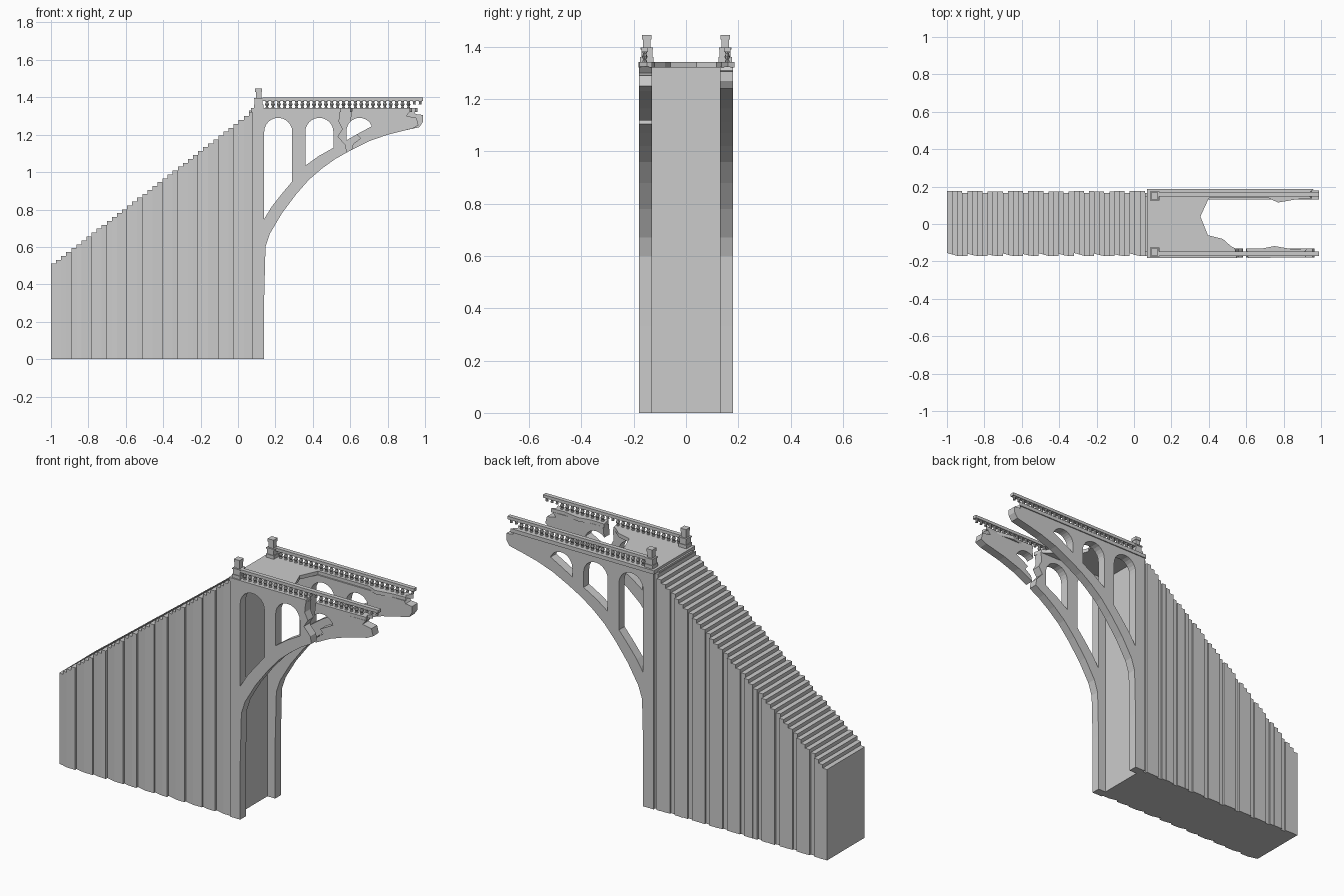
import bpy, bmesh, math, random
from mathutils import Vector

if "Cube" in bpy.data.objects:
    bpy.data.objects.remove(bpy.data.objects["Cube"])
random.seed(4)

def new_object(name, bm):
    bmesh.ops.recalc_face_normals(bm, faces=bm.faces)
    me = bpy.data.meshes.new(name)
    bm.to_mesh(me)
    bm.free()
    ob = bpy.data.objects.new(name, me)
    bpy.context.collection.objects.link(ob)
    return ob

def prism(name, loops, plane, d0, d1):
    """Fill an outline (further loops are holes) and extrude it from d0 to d1."""
    bm = bmesh.new()
    edges = []
    for loop in loops:
        vs = [bm.verts.new((a, d0, b) if plane == 'XZ' else (a, b, d0)) for a, b in loop]
        edges += [bm.edges.new((vs[i], vs[(i + 1) % len(vs)])) for i in range(len(vs))]
    n = Vector((0, 1, 0)) if plane == 'XZ' else Vector((0, 0, 1))
    bmesh.ops.triangle_fill(bm, edges=edges, use_beauty=True, normal=n)
    bmesh.ops.dissolve_limit(bm, angle_limit=0.01, verts=bm.verts, edges=bm.edges)
    ext = bmesh.ops.extrude_face_region(bm, geom=bm.faces[:])
    vs = [g for g in ext['geom'] if isinstance(g, bmesh.types.BMVert)]
    bmesh.ops.translate(bm, verts=vs, vec=n * (d1 - d0))
    return new_object(name, bm)

def add_box(bm, x0, x1, y0, y1, z0, z1):
    vs = bmesh.ops.create_cube(bm, size=1)['verts']
    for v in vs:
        v.co = (x0 if v.co.x < 0 else x1, y0 if v.co.y < 0 else y1, z0 if v.co.z < 0 else z1)

def add_lathe(bm, x, y, profile, seg=8):
    rings = [[bm.verts.new((x + r * math.cos(2 * math.pi * k / seg),
                            y + r * math.sin(2 * math.pi * k / seg), z))
              for k in range(seg)] for r, z in profile]
    for a, b in zip(rings, rings[1:]):
        for k in range(seg):
            bm.faces.new((a[k], a[(k + 1) % seg], b[(k + 1) % seg], b[k]))
    bm.faces.new(rings[0])
    bm.faces.new(rings[-1])

# Stepped stair ramp: full-height columns with a rough saw-tooth plan
N = 40
X0, X1, Z0, Z1 = -1.0, 0.085, 0.5, 1.33
dx = (X1 - X0) / N
bm = bmesh.new()
GROUP = 0.097
def front_y(x):
    t = ((x - X0) % GROUP) / GROUP
    return -(0.155 + 0.016 * min(1, t / 0.6))
for i in range(N):
    xa, xb = X0 + i * dx, X0 + (i + 1) * dx
    z = Z0 + (i + 0.5) * (Z1 - Z0) / N
    ya, yb = front_y(xa + 0.001), front_y(xb - 0.001)
    if yb > ya:
        yb = ya
    back = 0.166 if i % 4 == 3 else 0.178 - random.random() * 0.004
    plan = [(xa, ya), (xb, yb), (xb, back), (xa, back)]
    lo = [bm.verts.new((x, y, 0)) for x, y in plan]
    hi = [bm.verts.new((x, y, z)) for x, y in plan]
    bm.faces.new(lo[::-1])
    bm.faces.new(hi)
    for k in range(4):
        j = (k + 1) % 4
        bm.faces.new((lo[k], lo[j], hi[j], hi[k]))
new_object("stair_ramp", bm)

# Recessed end wall between the two arch ribs
bm = bmesh.new()
add_box(bm, 0.06, 0.092, -0.15, 0.15, 0, 1.33)
new_object("end_wall", bm)

# Arched side walls with three openings each
intrados = [(0.14, 0), (0.14, 0.33), (0.147, 0.6), (0.17, 0.67), (0.235, 0.78), (0.31, 0.88),
            (0.38, 0.96), (0.45, 1.02), (0.52, 1.07), (0.60, 1.115), (0.70, 1.165),
            (0.80, 1.2), (0.88, 1.22)]

def opening(cx, r, sill, a0=0):
    arc = [(cx + r * math.cos(math.radians(a)), 1.29 - r + r * math.sin(math.radians(a)))
           for a in [a0 + (180 - a0) * k / 12 for k in range(13)]]
    return arc + sill

holes = [opening(0.215, 0.075, [(0.14, 0.75), (0.18, 0.815), (0.235, 0.885), (0.29, 0.95)]),
         opening(0.435, 0.075, [(0.36, 1.035), (0.43, 1.085), (0.51, 1.13)]),
         opening(0.65, 0.07, [(0.58, 1.17), (0.65, 1.21), (0.715, 1.245)], 25)]
back_end = [(0.97, 1.24), (0.99, 1.27), (0.99, 1.305), (0.95, 1.31), (0.94, 1.325)]
front_end = [(0.93, 1.232), (0.965, 1.25), (0.955, 1.29), (0.90, 1.30), (0.92, 1.325)]
base = [(0.075, 1.325), (0.075, 0)]
prism("back_arch_wall", [intrados + back_end + base] + holes, 'XZ', 0.13, 0.18)
front = prism("front_arch_wall", [intrados + front_end + base] + holes, 'XZ', -0.18, -0.13)

# Jagged break through the front wall
gap = [(0.55, 1.36), (0.61, 1.36), (0.60, 1.27), (0.585, 1.24), (0.62, 1.22), (0.655, 1.18),
       (0.615, 1.15), (0.60, 1.09), (0.585, 1.09), (0.575, 1.145), (0.535, 1.19),
       (0.56, 1.23), (0.54, 1.27)]
cutter = prism("break_cutter", [gap], 'XZ', -0.25, -0.05)
cutter.hide_render = True
cutter.hide_set(True)
mod = front.modifiers.new("break", 'BOOLEAN')
mod.operation = 'DIFFERENCE'
mod.solver = 'EXACT'
mod.object = cutter

# Broken road deck and its edge strips
deck = [(0.07, -0.182), (0.55, -0.182), (0.54, -0.13), (0.52, -0.12), (0.475, -0.08),
        (0.395, -0.06), (0.355, 0.04), (0.40, 0.138), (0.72, 0.138), (0.77, 0.115),
        (0.87, 0.132), (0.95, 0.135), (0.93, 0.16), (0.96, 0.186), (0.07, 0.186)]
prism("road_deck", [[*deck]], 'XY', 1.322, 1.343)
strip = [(0.61, -0.182), (0.92, -0.178), (0.91, -0.15), (0.93, -0.13), (0.85, -0.135),
         (0.75, -0.118), (0.68, -0.132), (0.60, -0.13)]
prism("loose_deck_edge", [strip], 'XY', 1.322, 1.343)

# Balustrades and end posts on both sides
for side, label, end in ((-1, "front", 0.95), (1, "back", 0.99)):
    y = side * 0.158
    bm = bmesh.new()
    add_box(bm, 0.13, 0.99, y - 0.012, y + 0.012, 1.381, 1.398)
    for k in range(27):
        x = 0.155 + k * 0.0315
        broken = x > end - 0.05 or (side < 0 and 0.54 < x < 0.62)
        foot = [(0.008, 1.362)] if broken else [(0.008, 1.34), (0.008, 1.347), (0.005, 1.35), (0.011, 1.362)]
        add_lathe(bm, x, y, foot + [(0.006, 1.374), (0.009, 1.378), (0.009, 1.384)])
    new_object(label + "_balustrade", bm)
    bm = bmesh.new()
    py = side * 0.15
    for h, z0, z1 in ((0.025, 1.335, 1.362), (0.021, 1.362, 1.39), (0.024, 1.39, 1.397),
                      (0.015, 1.397, 1.428), (0.018, 1.428, 1.446)):
        add_box(bm, 0.11 - h, 0.11 + h, py - h, py + h, z0, z1)
    new_object(label + "_post", bm)
